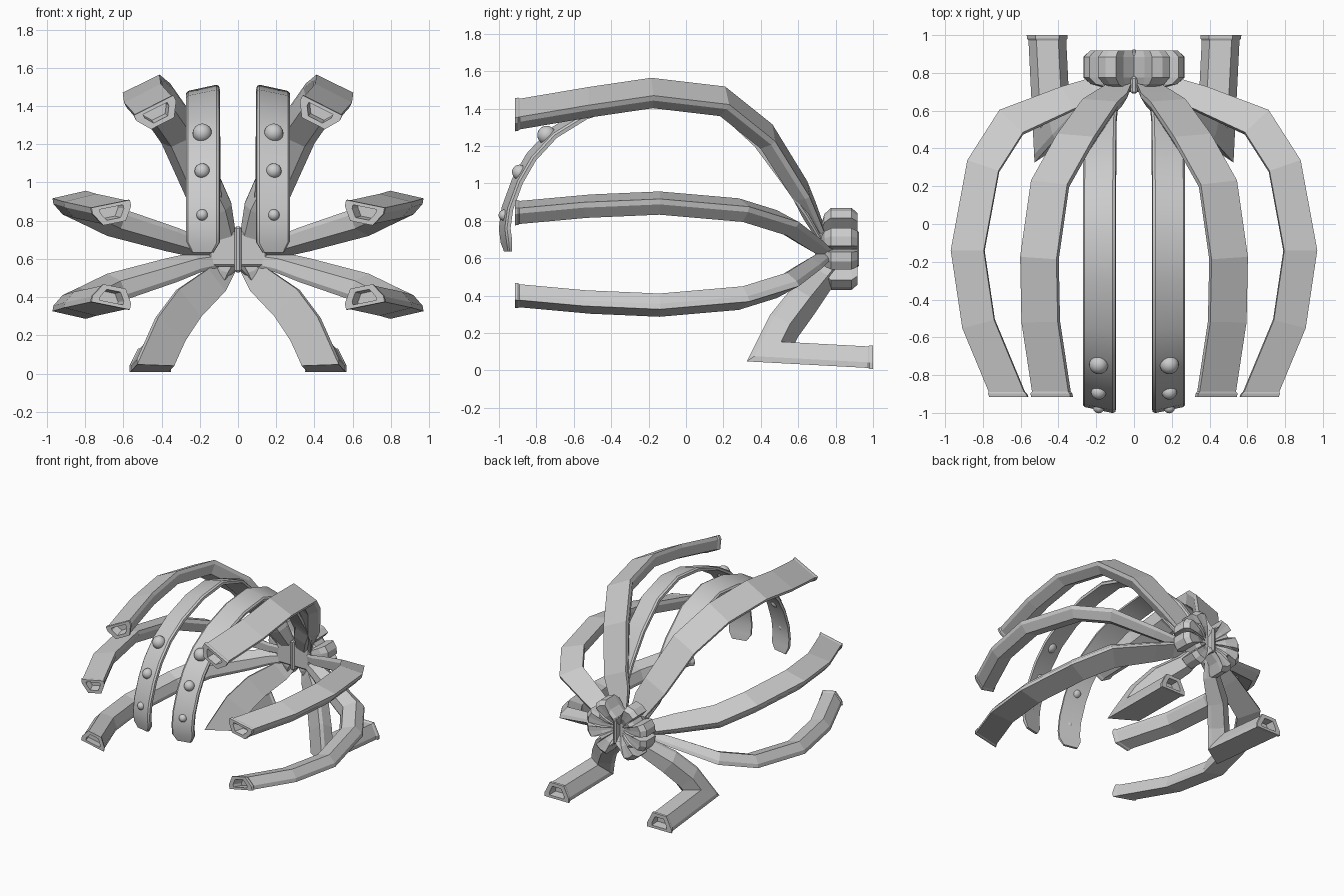
import bpy, bmesh
from math import radians, cos, sin
from mathutils import Vector, Matrix

if "Cube" in bpy.data.objects:
    bpy.data.objects.remove(bpy.data.objects["Cube"])


def finish(name, bm, mirror=True, smooth=None):
    bmesh.ops.recalc_face_normals(bm, faces=bm.faces)
    me = bpy.data.meshes.new(name)
    bm.to_mesh(me)
    bm.free()
    ob = bpy.data.objects.new(name, me)
    bpy.context.collection.objects.link(ob)
    if smooth:
        bpy.context.view_layer.objects.active = ob
        ob.select_set(True)
        bpy.ops.object.shade_smooth_by_angle(angle=radians(smooth))
        ob.select_set(False)
    if mirror:
        ob.modifiers.new("Mirror", 'MIRROR').merge_threshold = 0.0001
    return ob


def skin(rings):
    """Join equal-length rings of points into a closed skin."""
    bm = bmesh.new()
    vs = [[bm.verts.new(p) for p in r] for r in rings]
    n = len(vs[0])
    for a, b in zip(vs, vs[1:]):
        for i in range(n):
            j = (i + 1) % n
            bm.faces.new((a[i], a[j], b[j], b[i]))
    bm.faces.new(vs[0][::-1])
    bm.faces.new(vs[-1])
    return bm


def sweep(path, w, n, section, scales):
    """Mitred sweep of a section; w and n are its width and outward axes."""
    pts = [Vector(p) for p in path]
    w, n = Vector(w).normalized(), Vector(n).normalized()
    offs = [w * u + n * v for u, v in section]
    rings = [[pts[0] + o * scales[0] for o in offs]]
    for i in range(1, len(pts)):
        t = (pts[i] - pts[i - 1]).normalized()
        tn = (pts[i + 1] - pts[i]).normalized() if i < len(pts) - 1 else t
        tb = (t + tn).normalized()
        offs = [o - t * (o.dot(tb) / t.dot(tb)) for o in offs]
        rings.append([pts[i] + o * scales[i] for o in offs])
    return rings


def beam(name, path, w, n, width, depth, scales):
    """Tapered-section beam with a flanged, hollow end."""
    h = width / 2
    section = [(-h, 0), (h, 0), (h, -.03), (h * .58, -depth), (-h * .58, -depth), (-h, -.03)]
    rings = sweep(path, w, n, section, scales)
    first = rings[0]
    c = sum(first, Vector()) / len(first)
    t = (Vector(path[1]) - Vector(path[0])).normalized()
    cap = [[c + (p - c) * s + t * d for p in first]
           for s, d in ((.62, .07), (.66, 0), (1.08, 0), (1.08, .018), (1, .028))]
    return finish(name, skin(cap + rings[1:]))


# Upper ribs
beam("upper_rib",
     [(.44, -.915, 1.40), (.5, -.52, 1.467), (.507, -.18, 1.517), (.45, .22, 1.47),
      (.31, .47, 1.27), (.18, .655, .97), (.12, .70, .86), (.06, .76, .70)],
     (.89, 0, -.45), (.45, 0, .89), .215, .098, [1, 1, 1, 1, 1, .95, .85, .5])

# Middle ribs and their lower reflections
side = [(.665, -.915, .885), (.825, -.53, .92), (.883, -.14, .937), (.80, .31, .898),
        (.65, .545, .825), (.35, .67, .73), (.22, .72, .685), (.1, .77, .66)]
side_scale = [1, 1, 1, 1, 1, .85, .7, .55]
beam("middle_rib", side, (.98, 0, -.2), (.2, 0, .98), .19, .095, side_scale)
beam("lower_rib", [(x, y, 1.244 - z) for x, y, z in side],
     (.98, 0, .2), (.2, 0, -.98), .19, .095, side_scale)

# Bent legs with feet pointing backwards
beam("leg",
     [(.46, 1.0, .012), (.43, .39, .045), (.345, .485, .235), (.25, .59, .37),
      (.11, .70, .49), (.05, .78, .58)],
     (1, 0, 0), (0, 0, -1), .2, .115, [1, 1, 1, .95, .75, .6])

# Arched straps
strap = [(-.962, .635), (-.975, .685), (-.985, .76), (-.97, .87), (-.915, 1.02), (-.84, 1.15),
         (-.72, 1.28), (-.55, 1.385), (-.3, 1.47), (-.05, 1.495), (.2, 1.415), (.4, 1.23),
         (.55, 1.02), (.66, .85), (.75, .68)]
xs = [.187] * 11 + [.185, .175, .15, .09]
flat = [(-.088, -.01), (-.076, 0), (.076, 0), (.088, -.01), (.088, -.03), (-.088, -.03)]
rings = sweep([(x, y, z) for x, (y, z) in zip(xs, strap)], (1, .22, 0), (.22, -1, 0), flat,
              [.65] + [1] * 11 + [.9, .75, .5])
finish("strap", skin(rings), smooth=35)

# Domed studs on the straps
bm = bmesh.new()
for y, z, r in ((-.745, 1.258, .05), (-.89, 1.06, .04), (-.972, .83, .03)):
    bmesh.ops.create_uvsphere(bm, u_segments=20, v_segments=12, radius=r,
                              matrix=Matrix.Translation((.187, y, z)))
finish("strap_stud", bm, smooth=60)

# Hub: one lobe behind every beam, deep gaps between, dished at the back
outline = []
for a in (16, 57, 123, 164, 196, 237, 303, 344):
    for d, r in ((-15, .68), (-12, 1), (0, 1.03), (12, 1), (15, .68)):
        outline.append((cos(radians(a + d)) * r * .268, sin(radians(a + d)) * r * .235))
    if a in (57, 237):      # notch on the centre line
        outline.append((0, .1 if a == 57 else -.1))
finish("hub", skin([[Vector((x * s, y, .65 + z * s)) for x, z in outline]
                    for s, y in ((.55, .72), (.85, .74), (1, .775), (1, .885), (.87, .918),
                                 (.5, .9), (.25, .87))]),
       mirror=False)

# Front plate with a raised vertical bar, small pin at the back
for name, hx, hz, y0, y1 in (("hub_plate", .15, .09, .70, .76), ("hub_bar", .018, .12, .69, .78),
                             ("hub_pin", .015, .1, .85, .925)):
    bm = bmesh.new()
    bmesh.ops.create_cube(bm, size=1, matrix=Matrix.Translation((0, (y0 + y1) / 2, .65))
                          @ Matrix.Diagonal((hx * 2, y1 - y0, hz * 2, 1)))
    bmesh.ops.bevel(bm, geom=bm.edges[:], offset=.01, segments=1, affect='EDGES')
    finish(name, bm, mirror=False)
